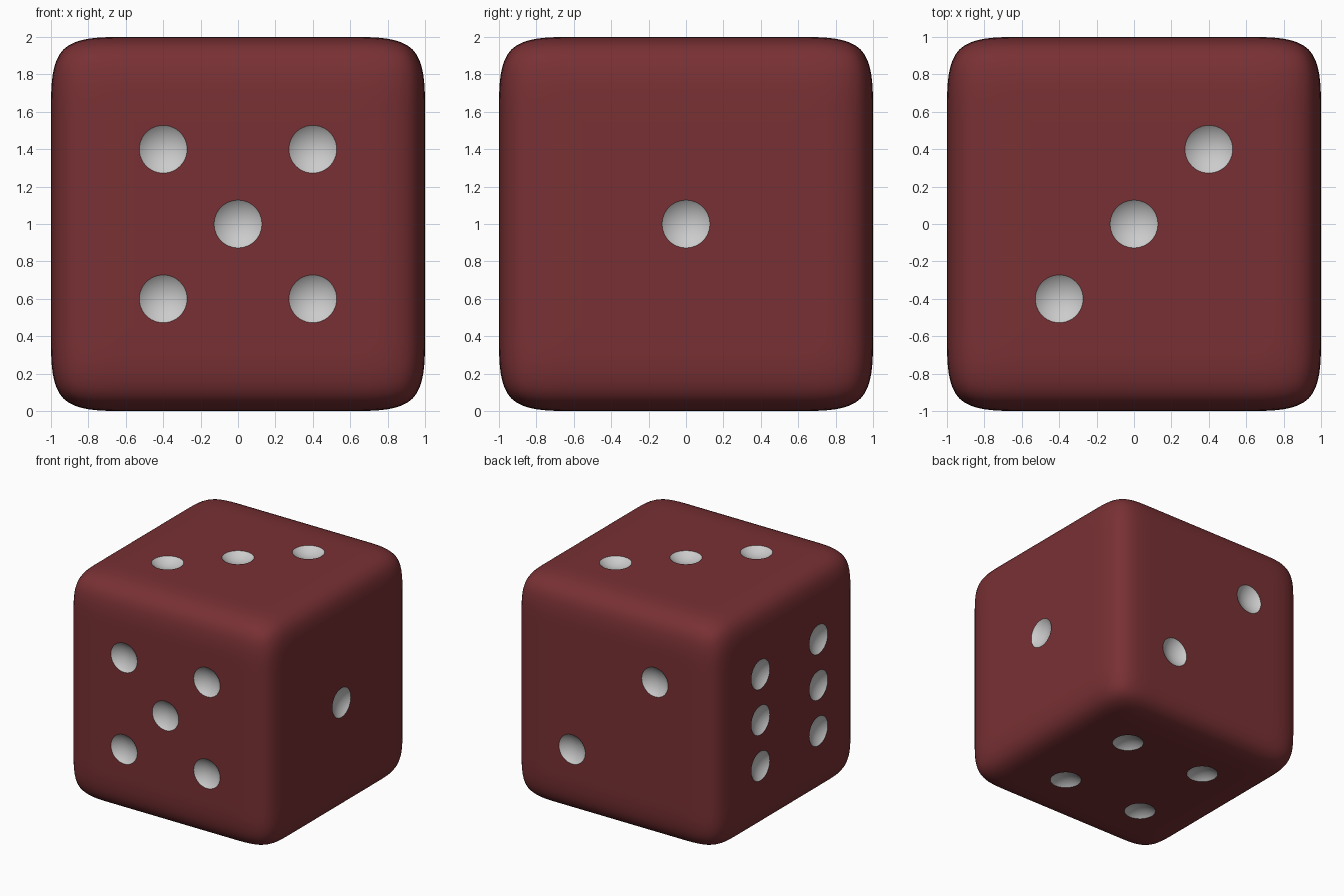
import bpy, bmesh
from math import sqrt
from mathutils import Vector, Matrix

if "Cube" in bpy.data.objects:
    bpy.data.objects.remove(bpy.data.objects["Cube"])

PIP_R = 0.128      # visible pip radius
BALL_R = 0.195     # radius of the ball that scoops each pip
S = 0.4            # pip spacing


def material(name, rgb):
    m = bpy.data.materials.new(name)
    m.diffuse_color = (*rgb, 1)
    m.use_nodes = True
    m.node_tree.nodes["Principled BSDF"].inputs["Base Color"].default_value = m.diffuse_color
    return m


def make_object(name, bm, mat):
    me = bpy.data.meshes.new(name)
    bm.to_mesh(me)
    bm.free()
    me.materials.append(mat)
    ob = bpy.data.objects.new(name, me)
    bpy.context.collection.objects.link(ob)
    return ob


red = material("red", (0.19, 0.03, 0.034))
white = material("white", (0.8, 0.8, 0.8))

# Die body: 5 x 5 grid cube, rounded by subdivision
bm = bmesh.new()
bmesh.ops.create_cube(bm, size=2, matrix=Matrix.Translation((0, 0, 1)))
bmesh.ops.subdivide_edges(bm, edges=bm.edges[:], cuts=4, use_grid_fill=True)
body = make_object("die_body", bm, red)
sub = body.modifiers.new("round", 'SUBSURF')
sub.levels = sub.render_levels = 3

# Pip layouts: outward normal, face right, face up, (right, up) grid cells
X, Y, Z = Vector((1, 0, 0)), Vector((0, 1, 0)), Vector((0, 0, 1))
corners = [(a, b) for a in (-1, 1) for b in (-1, 1)]
diagonal = [(-1, -1), (1, 1)]
faces = [
    (X, Y, Z, [(0, 0)]),                                  # right: 1
    (Y, -X, Z, diagonal),                                 # back: 2
    (Z, X, Y, diagonal + [(0, 0)]),                       # top: 3
    (-Z, X, -Y, corners),                                 # bottom: 4
    (-Y, X, Z, corners + [(0, 0)]),                       # front: 5
    (-X, -Y, Z, corners + [(-1, 0), (1, 0)]),             # left: 6
]

# Pip cutter: one ball per pip, sitting just above the face
lift = 1 + sqrt(BALL_R ** 2 - PIP_R ** 2)
bm = bmesh.new()
for n, right, up, cells in faces:
    turn = n.to_track_quat('Z', 'Y').to_matrix().to_4x4()
    for a, b in cells:
        pos = Z + n * lift + right * a * S + up * b * S
        bmesh.ops.create_uvsphere(bm, u_segments=48, v_segments=32, radius=BALL_R,
                                  matrix=Matrix.Translation(pos) @ turn)
cutter = make_object("pip_cutter", bm, white)
cutter.hide_render = True

# Scoop the pips, keeping the cutter's colour inside them
cut = body.modifiers.new("pips", 'BOOLEAN')
cut.operation = 'DIFFERENCE'
cut.solver = 'EXACT'
cut.material_mode = 'TRANSFER'
cut.object = cutter

bpy.ops.object.select_all(action='DESELECT')
bpy.context.view_layer.objects.active = body
body.select_set(True)
for name in ("round", "pips"):
    bpy.ops.object.modifier_apply(modifier=name)
bpy.data.objects.remove(cutter)
bpy.ops.object.shade_smooth_by_angle(angle=0.5)
